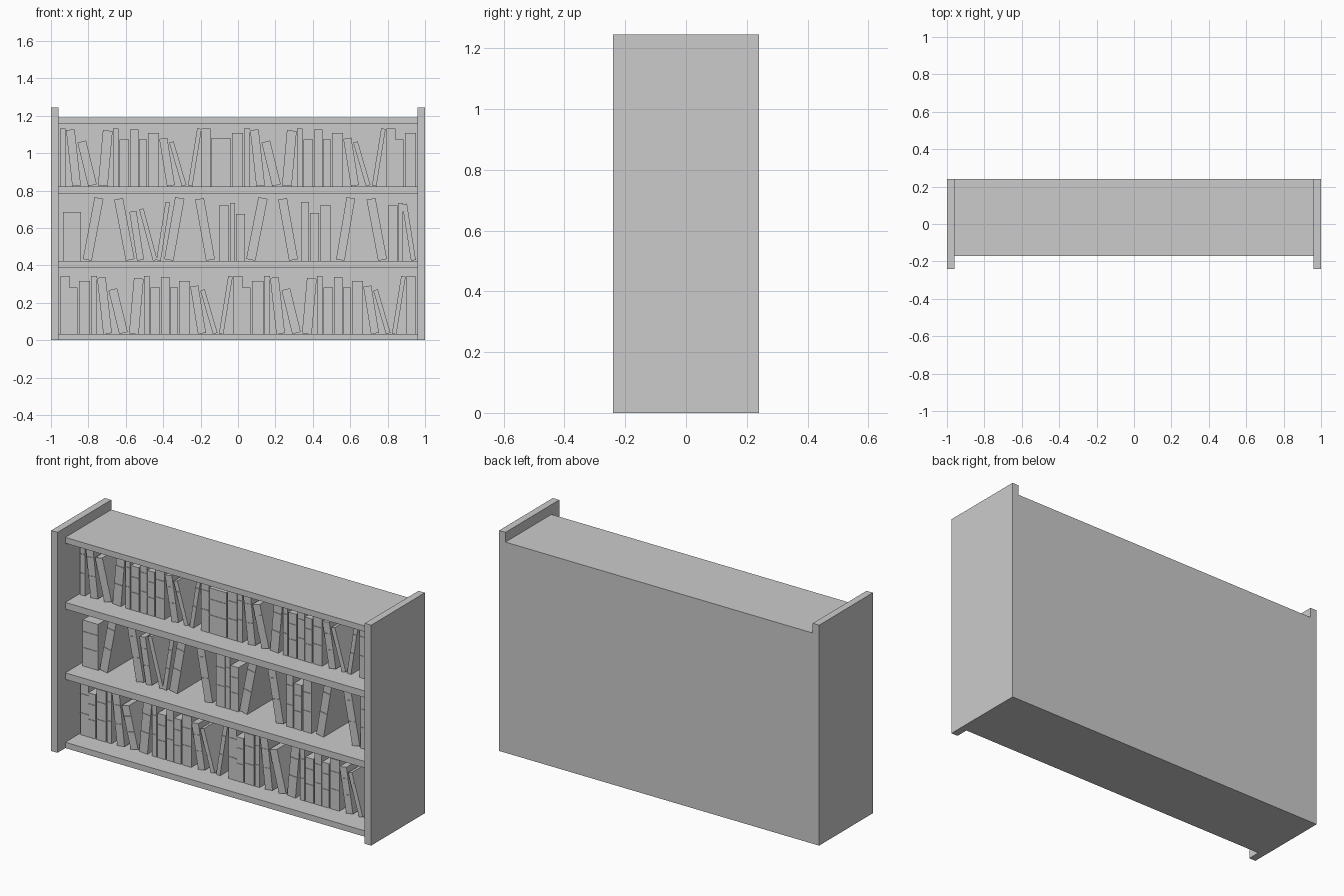
import bpy, bmesh, math
from mathutils import Vector, Matrix


def add_box(bm, x0, x1, y0, y1, z0, z1):
    size = (x1 - x0, y1 - y0, z1 - z0)
    mid = Vector(((x0 + x1) / 2, (y0 + y1) / 2, (z0 + z1) / 2))
    bmesh.ops.create_cube(bm, size=1, matrix=Matrix.Translation(mid) @ Matrix.Diagonal((*size, 1)))


def finish(bm, name):
    mesh = bpy.data.meshes.new(name)
    bm.to_mesh(mesh)
    bm.free()
    obj = bpy.data.objects.new(name, mesh)
    bpy.context.collection.objects.link(obj)
    return obj


def box(name, *b):
    bm = bmesh.new()
    add_box(bm, *b)
    return finish(bm, name)


# Case: two side panels, back panel, four boards
for name, x in (("left_side", -1.0), ("right_side", 0.96)):
    box(name, x, x + 0.04, -0.24, 0.24, 0, 1.245)
box("back_panel", -0.96, 0.96, 0.205, 0.24, 0, 1.19)
for name, z0, z1 in (("bottom_board", 0, 0.033), ("lower_shelf", 0.388, 0.425),
                     ("upper_shelf", 0.785, 0.823), ("top_board", 1.157, 1.19)):
    box(name, -0.96, 0.96, -0.17, 0.205, z0, z1)

FRONT, BACK = -0.05, 0.20


# Book: block with raised spine bands, tilted about the corner it rests on
def book(name, x, z, width, height, lean=0):
    angle = math.atan2(lean, height)
    length = (height - width * abs(math.sin(angle))) / math.cos(angle)
    left = -width if lean > 0 else 0
    bm = bmesh.new()
    add_box(bm, left, left + width, FRONT, BACK, 0, length)
    for f in (0.4, 0.75):
        add_box(bm, left, left + width, FRONT - 0.003, FRONT + 0.002,
                length * f - 0.002, length * f + 0.002)
    obj = finish(bm, name)
    obj.rotation_euler.y = angle
    obj.location = (x - left, 0, z)


# Repeating run of books: base left x, width, height, sideways lean of the top
RUN = [(-.95, .05, .31, 0), (-.90, .043, .25, 0), (-.85, .06, .285, 0),
       (-.785, .03, .31, 0), (-.72, .046, .305, -.034), (-.635, .047, .245, -.06),
       (-.583, .052, .30, .027), (-.503, .03, .31, 0), (-.468, .05, .25, 0),
       (-.412, .045, .305, 0), (-.364, .043, .25, 0), (-.315, .058, .285, 0),
       (-.214, .043, .26, -.042), (-.134, .025, .24, -.07), (-.102, .024, .31, .05)]
# Looser run on the middle shelf
MIDDLE = [(-.936, .097, .26, 0), (-.83, .048, .34, .064), (-.60, .048, .335, -.064),
          (-.54, .038, .267, -.042), (-.455, .024, .28, -.075), (-.437, .024, .315, .05),
          (-.395, .05, .34, .06), (-.171, .048, .335, -.06), (-.102, .055, .295, 0),
          (-.043, .027, .31, 0), (-.011, .048, .25, 0), (.043, .05, .34, .067),
          (.273, .048, .335, -.06), (.337, .043, .315, 0), (.385, .048, .255, 0),
          (.44, .055, .298, 0), (.524, .046, .34, .057), (.749, .048, .335, -.063),
          (.802, .05, .295, 0), (.856, .026, .31, 0), (.925, .026, .305, -.048)]


def shelf_row(name, z, parts):
    i = 0
    for books, dx in parts:
        for x, w, h, lean in books:
            i += 1
            book(f"{name}_book_{i:02d}", x + dx, z, w, h, lean)


shelf_row("bottom", 0.033, [(RUN, 0), (RUN, 0.925), (RUN[:1], 1.85)])
shelf_row("middle", 0.425, [(MIDDLE, 0)])
shelf_row("top", 0.823, [(RUN[3:], -0.166), (RUN[:1], 0.754),
                         ([(-.144, .107, .255, 0), (-.032, .06, .285, 0)], 0),
                         (RUN[3:], 0.818), (RUN[:3], 1.743)])
